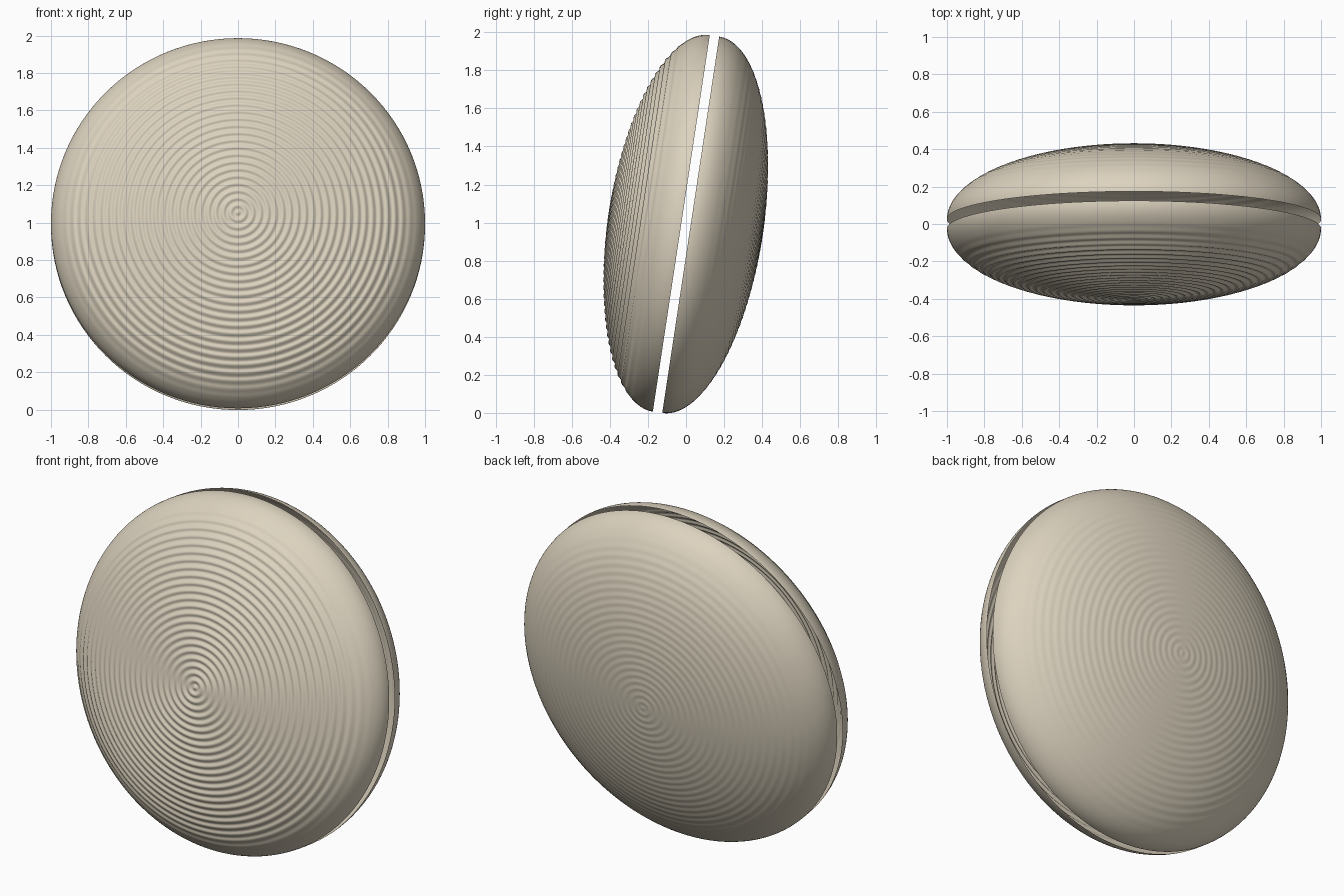
import bpy, bmesh, math
from mathutils import Matrix

if "Cube" in bpy.data.objects:
    bpy.data.objects.remove(bpy.data.objects["Cube"])

SEGMENTS = 128
GAP = 0.025          # half width of the slit between the two shells
DEPTH = 0.382        # dome height of each shell
RINGS = 25           # concentric grooves per radius
TILT = math.radians(-8.6)

cream = bpy.data.materials.new("warm_cream")
cream.diffuse_color = (0.72, 0.65, 0.52, 1)
cream.use_nodes = True
cream.node_tree.nodes["Principled BSDF"].inputs["Base Color"].default_value = cream.diffuse_color


def profile(amp):
    """Radius / axial points from the pole to the rim, with fading ripples."""
    radii = [i / 200 for i in range(0, 181)]
    t0 = math.asin(0.9)
    radii += [math.sin(t0 + (math.pi / 2 - t0) * i / 30) for i in range(1, 31)]
    pts = []
    for r in radii:
        fade = min(1.0, max(0.0, (0.97 - r) / 0.12))
        ripple = amp * fade * math.cos(2 * math.pi * RINGS * r)
        pts.append((r, GAP + DEPTH * math.sqrt(max(0.0, 1 - r * r)) + ripple))
    return pts


def shell(name, side, amp):
    """Open dome around the y axis; side is -1 for front and 1 for back."""
    bm = bmesh.new()
    pts = profile(amp)
    pole = bm.verts.new((0, side * pts[0][1], 0))
    prev = None
    for r, a in pts[1:]:
        ring = []
        for k in range(SEGMENTS):
            w = 2 * math.pi * k / SEGMENTS
            ring.append(bm.verts.new((r * math.cos(w), side * a, r * math.sin(w))))
        for k in range(SEGMENTS):
            n = (k + 1) % SEGMENTS
            loop = [pole, ring[k], ring[n]] if prev is None else \
                   [prev[k], ring[k], ring[n], prev[n]]
            # outward winding on both sides
            bm.faces.new(loop if side < 0 else loop[::-1])
        prev = ring
    # lean back and lift on to the ground
    bm.transform(Matrix.Rotation(TILT, 4, 'X'))
    bm.transform(Matrix.Translation((0, 0, 0.992)))
    for f in bm.faces:
        f.smooth = True
    me = bpy.data.meshes.new(name)
    bm.to_mesh(me)
    bm.free()
    me.materials.append(cream)
    ob = bpy.data.objects.new(name, me)
    bpy.context.collection.objects.link(ob)
    return ob


shell("front_ridged_shell", -1, 0.0042)
shell("back_shell", 1, 0.0009)
